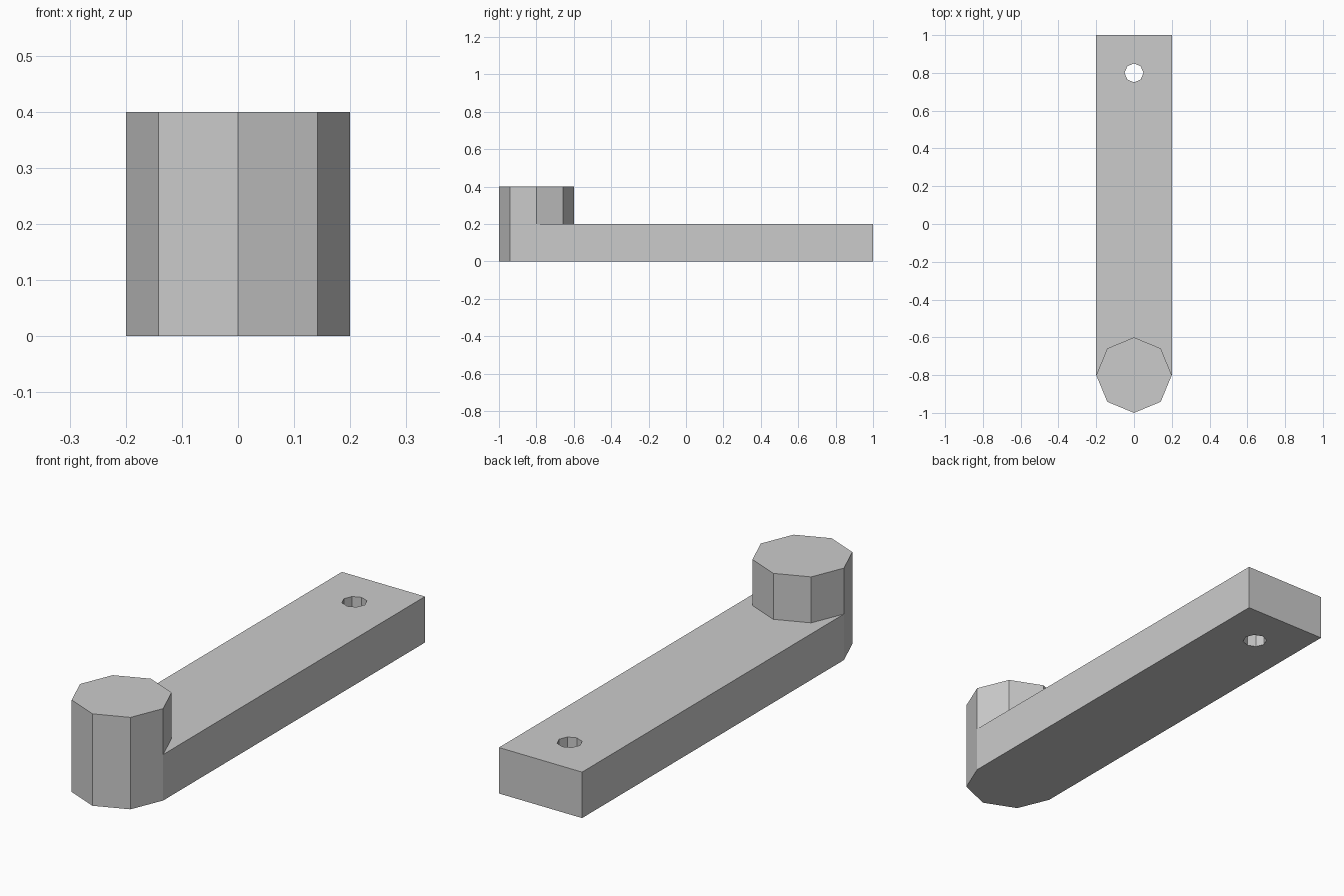
import bpy
import math

old = bpy.data.objects.get("Cube")
if old:
    bpy.data.objects.remove(old, do_unlink=True)

grey = bpy.data.materials.new("plain grey")
grey.use_nodes = True
colour = (0.6, 0.6, 0.6, 1)
grey.diffuse_color = colour
grey.node_tree.nodes["Principled BSDF"].inputs["Base Color"].default_value = colour

WIDTH, THICK, POST_HEIGHT = 0.4, 0.2, 0.4
POST_Y, HOLE_Y, END_Y = -0.8, 0.8, 1.0


def finish(name):
    obj = bpy.context.object
    obj.name = name
    bpy.ops.object.transform_apply(location=True, rotation=True, scale=True)
    obj.data.materials.append(grey)
    return obj


def octagon_prism(name, radius, y, bottom, top):
    bpy.ops.mesh.primitive_cylinder_add(
        vertices=8, radius=radius, depth=top - bottom,
        location=(0, y, (top + bottom) / 2))
    return finish(name)


def combine(target, tool, operation):
    mod = target.modifiers.new(operation.lower(), "BOOLEAN")
    mod.operation = operation
    mod.solver = "EXACT"
    mod.object = tool
    bpy.context.view_layer.objects.active = target
    bpy.ops.object.modifier_apply(modifier=mod.name)
    bpy.data.objects.remove(tool, do_unlink=True)


# Flat arm, its front end buried in the post
bpy.ops.mesh.primitive_cube_add(size=1, location=(0, (POST_Y + END_Y) / 2, THICK / 2))
bpy.context.object.scale = (WIDTH, END_Y - POST_Y, THICK)
arm = finish("lever_arm")

# Octagonal post joined to the arm, and the pin hole through its far end
combine(arm, octagon_prism("post", WIDTH / 2, POST_Y, 0, POST_HEIGHT), "UNION")
combine(arm, octagon_prism("pin_hole_cutter", 0.05, HOLE_Y, -0.1, THICK + 0.1), "DIFFERENCE")

# Soften only the shallow bend between the post and the arm sides
bpy.ops.object.select_all(action="DESELECT")
arm.select_set(True)
bpy.context.view_layer.objects.active = arm
bpy.ops.object.shade_smooth_by_angle(angle=math.radians(30))
